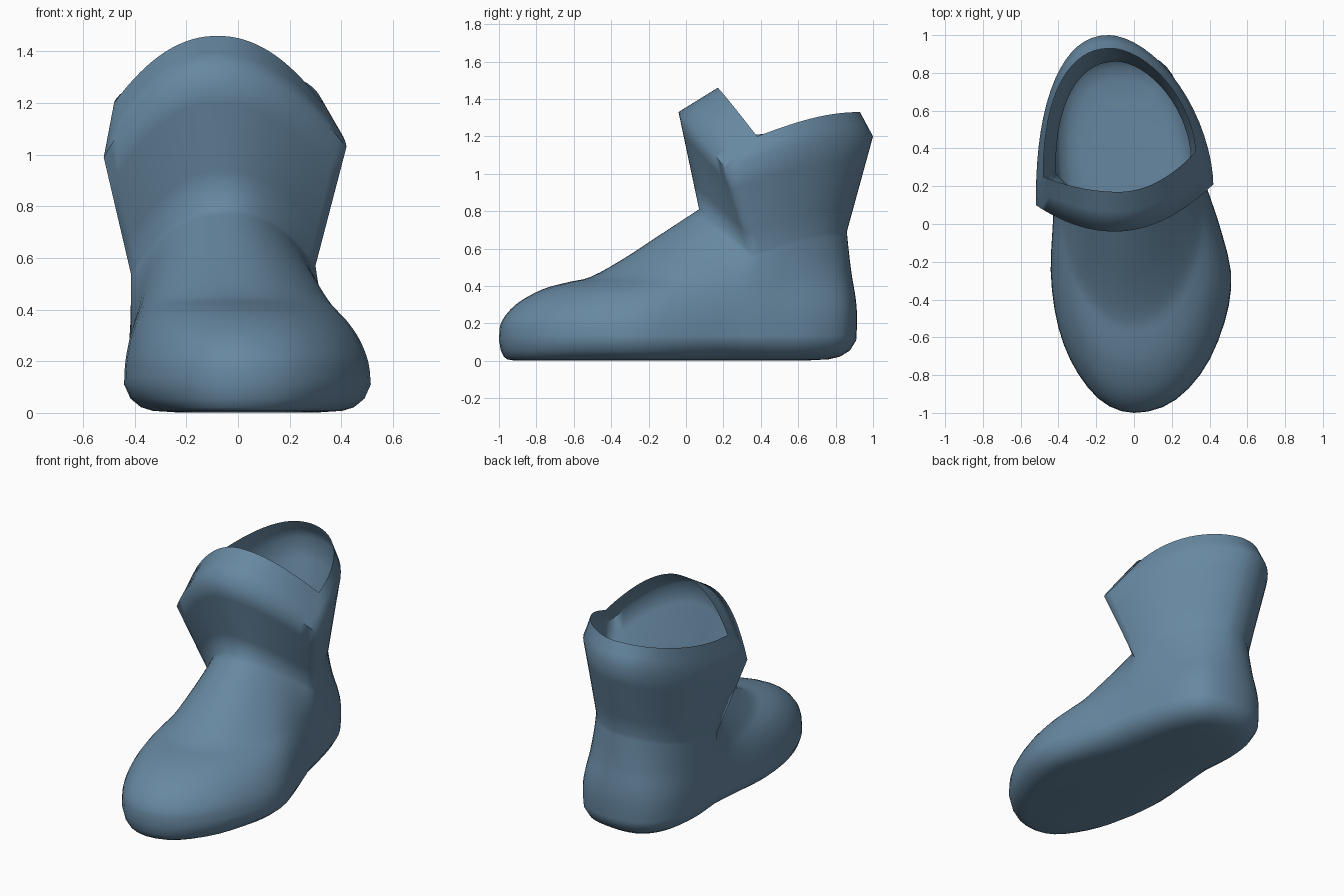
import bpy, bmesh, math
from mathutils import Vector

if "Cube" in bpy.data.objects:
    bpy.data.objects.remove(bpy.data.objects["Cube"])

HALF = 32  # points in the front arc and in the back arc of every ring

blue = bpy.data.materials.new("slate blue")
blue.diffuse_color = (0.135, 0.245, 0.355, 1)
blue.use_nodes = True
blue.node_tree.nodes["Principled BSDF"].inputs["Base Color"].default_value = blue.diffuse_color


def spline(pts, t):
    """Catmull-Rom point at t in 0..1 along pts."""
    n = len(pts) - 1
    i = min(int(t * n), n - 1)
    u = t * n - i
    p1, p2 = Vector(pts[i]), Vector(pts[i + 1])
    p0 = Vector(pts[i - 1]) if i > 0 else 2 * p1 - p2
    p3 = Vector(pts[i + 2]) if i + 2 <= n else 2 * p2 - p1
    return 0.5 * (2 * p1 + (p2 - p0) * u + (2 * p0 - 5 * p1 + 4 * p2 - p3) * u * u
                  + (3 * p1 - p0 - 3 * p2 + p3) * u ** 3)


def collar_ring(left, front, right, back, el=2.3, er=1.72):
    """Parabolic front arc left->right, then elliptic back arc right->left."""
    ring = []
    for k in range(HALF):
        s = 2 * k / HALF - 1
        c = left if s < 0 else right
        a = abs(s)
        ring.append(Vector((front[0] + (c[0] - front[0]) * a,
                            front[1] + (c[1] - front[1]) * a ** 2,
                            front[2] + (c[2] - front[2]) * a ** 2.1)))
    for k in range(HALF):
        a = math.pi * k / HALF
        on_right = a < math.pi / 2
        c, e = (right, er) if on_right else (left, el)
        fx, fy = abs(math.cos(a)) ** (2 / e), math.sin(a) ** (2 / e)
        fz = math.sin(fy * math.pi / 2) if on_right else fy ** 1.6
        ring.append(Vector((back[0] + (c[0] - back[0]) * fx,
                            c[1] + (back[1] - c[1]) * fy,
                            c[2] + (back[2] - c[2]) * fz)))
    return ring


def loft(name, rings, angle=75):
    bm = bmesh.new()
    loops = [[bm.verts.new(p) for p in r] for r in rings]
    n = len(loops[0])
    for a, b in zip(loops, loops[1:]):
        for i in range(n):
            j = (i + 1) % n
            bm.faces.new((a[i], a[j], b[j], b[i]))
    bm.faces.new(loops[0][::-1])
    me = bpy.data.meshes.new(name)
    bm.to_mesh(me)
    bm.free()
    me.materials.append(blue)
    ob = bpy.data.objects.new(name, me)
    bpy.context.collection.objects.link(ob)
    bpy.ops.object.select_all(action='DESELECT')
    ob.select_set(True)
    bpy.context.view_layer.objects.active = ob
    bpy.ops.object.shade_smooth_by_angle(angle=math.radians(angle))
    return ob


# Key rings: ankle seam, outer rim, inner rim (left, front, right, back)
ankle = collar_ring((-.415, .27, .54), (-.05, .07, .81), (.30, .36, .57), (-.09, .86, .69))
outer = collar_ring((-.52, .10, .99), (-.10, -.04, 1.33), (.42, .21, 1.03), (-.13, 1.0, 1.2))
inner = collar_ring((-.48, .25, 1.20), (-.08, .17, 1.46), (.325, .38, 1.2), (-.12, .93, 1.33))

# Foot outline at its widest level
front_pts = [(-.415, .25), (-.43, 0), (-.44, -.28), (-.40, -.55), (-.31, -.77), (-.17, -.94),
             (0, -1), (.20, -.945), (.37, -.77), (.48, -.52), (.515, -.28), (.46, -.03), (.365, .25)]
back_pts = [(.365, .25), (.31, .48), (.245, .70), (.13, .86), (-.08, .91),
            (-.28, .86), (-.39, .71), (-.425, .49), (-.415, .25)]
sole = [spline(front_pts, k / HALF) for k in range(HALF)]
sole += [spline(back_pts, k / HALF) for k in range(HALF)]

# Rise from sole to ankle: (run fraction, height fraction)
toe_rise = [(0, 0), (.012, .14), (.09, .28), (.22, .39), (.35, .445), (.46, .485),
            (.62, .62), (.81, .81), (1, 1)]
side_rise = [(0, 0), (.04, .14), (.15, .28), (.29, .40), (.42, .50), (.53, .59),
             (.69, .73), (.86, .87), (1, 1)]
heel_rise = [(0, 0), (-.08, .14), (-.06, .28), (.08, .40), (.27, .50), (.45, .59),
             (.67, .73), (.85, .87), (1, 1)]
BASE = 0.11


def sole_ring(z, shrink):
    """Outline drawn inward (less at the toe, more at arch and heel) for the lower edge."""
    ring = []
    for p in sole:
        toe = max(0, min(1, (-p.y - .55) / .45))
        arch = math.exp(-((p.y - .2) / .25) ** 2)
        heel = max(0, min(1, (p.y - .3) / .5))
        d = (Vector((-.04, max(-.6, min(.55, p.y * .8)))) - p).normalized()
        q = p + d * shrink * (1 - .6 * toe + .4 * arch + .35 * heel)
        ring.append(Vector((q.x, q.y, z)))
    return ring


# Sole edge, then foot up to the ankle seam
rings = [sole_ring(.002, .20), sole_ring(.008, .11), sole_ring(.022, .065),
         sole_ring(.055, .025)]
STEPS = 24
for r in range(STEPS + 1):
    t = r / STEPS
    toe, side, heel = (spline(p, t) for p in (toe_rise, side_rise, heel_rise))
    ring = []
    for k, (p, a) in enumerate(zip(sole, ankle)):
        if k < HALF:
            s = 2 * k / HALF - 1
            prof = side.lerp(toe, max(0, 1 - s * s) ** 1.5)
        else:
            prof = side.lerp(heel, math.sin(math.pi * (k - HALF) / HALF))
        run, rise = prof
        ring.append(Vector((p.x + (a.x - p.x) * run, p.y + (a.y - p.y) * run,
                            BASE + (a.z - BASE) * rise)))
    rings.append(ring)

# Shaft with rim folded inward
rings += [[a.lerp(b, t / 4) for a, b in zip(ankle, outer)] for t in range(1, 5)]
rings += [[a.lerp(b, t / 2) for a, b in zip(outer, inner)] for t in (1, 2)]
loft("boot", rings)
